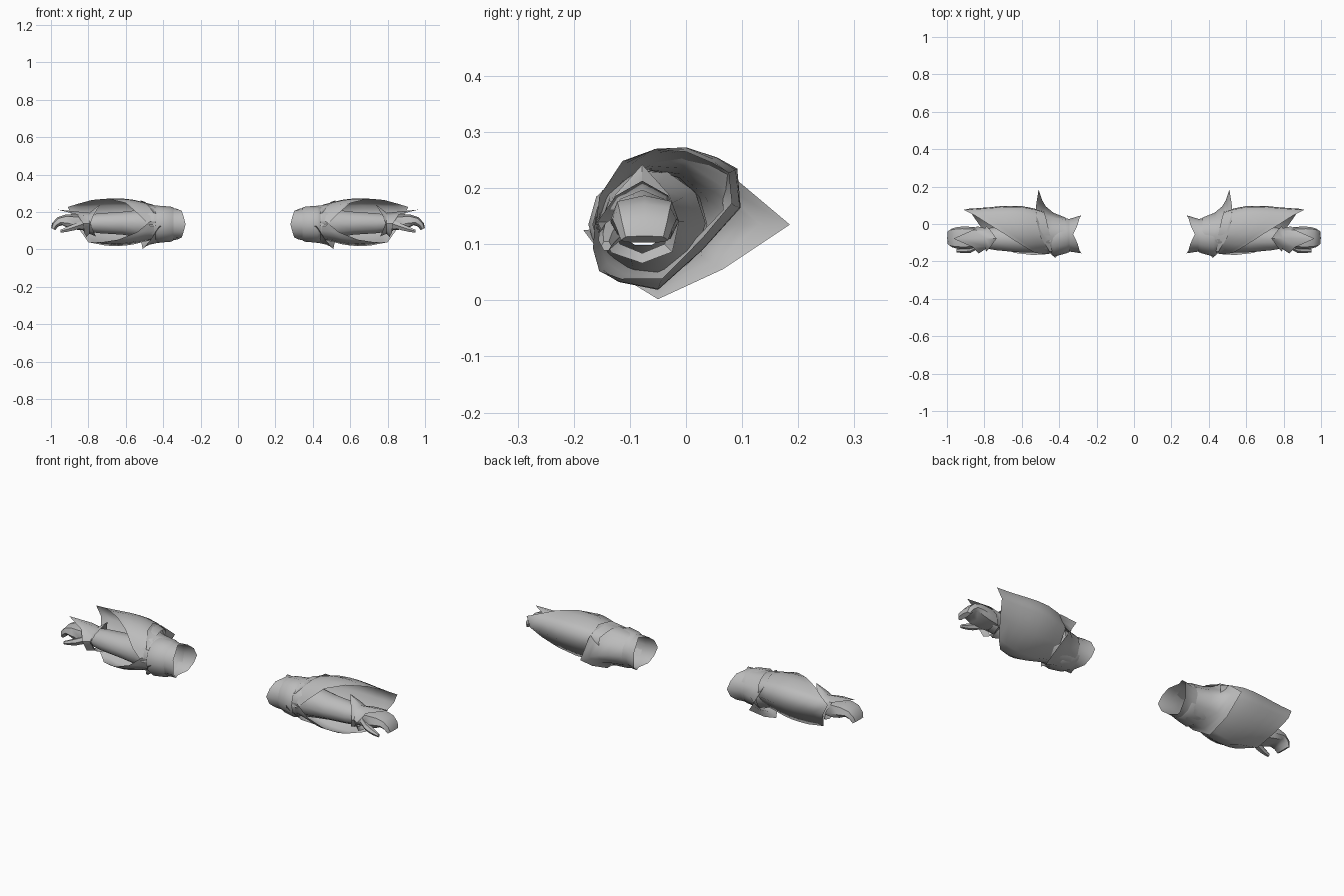
import bpy, bmesh, math

if "Cube" in bpy.data.objects:
    bpy.data.objects.remove(bpy.data.objects["Cube"], do_unlink=True)

GREY = (0.5, 0.5, 0.5, 1)
mat = bpy.data.materials.new("plain grey")
mat.use_nodes = True
mat.diffuse_color = GREY
mat.node_tree.nodes["Principled BSDF"].inputs["Base Color"].default_value = GREY


def lerp(a, b, t):
    return a + (b - a) * t


def interp(table, x):
    """Piecewise linear lookup in [(x, value), ...]."""
    for (x0, v0), (x1, v1) in zip(table, table[1:]):
        if x <= x1:
            return lerp(v0, v1, max(0, (x - x0) / (x1 - x0)))
    return table[-1][1]


def loft(name, rings, closed=True, caps=False, angle=45):
    """Skin matching rings of points; make the left part and its mirrored twin."""
    for side, sign in (("left", 1), ("right", -1)):
        bm = bmesh.new()
        vs = [[bm.verts.new((p[0] * sign, p[1], p[2])) for p in r] for r in rings]
        n = len(rings[0])
        for a, b in zip(vs, vs[1:]):
            for i in range(n if closed else n - 1):
                j = (i + 1) % n
                quad = (a[i], a[j], b[j], b[i])
                bm.faces.new(quad if sign > 0 else quad[::-1])
        if caps:
            bm.faces.new(vs[0])
            bm.faces.new(vs[-1])
            bmesh.ops.recalc_face_normals(bm, faces=bm.faces)
        me = bpy.data.meshes.new(f"{side}_{name}")
        bm.to_mesh(me)
        bm.free()
        me.materials.append(mat)
        ob = bpy.data.objects.new(me.name, me)
        bpy.context.collection.objects.link(ob)
        bpy.ops.object.select_all(action="DESELECT")
        ob.select_set(True)
        bpy.context.view_layer.objects.active = ob
        bpy.ops.object.shade_smooth_by_angle(angle=math.radians(angle))


def oval(x, cy, cz, ry, rz, n=10, turn=0.0):
    return [(x, cy + ry * math.cos(a), cz + rz * math.sin(a))
            for a in (turn + 2 * math.pi * i / n for i in range(n))]


# Forearm, filling the sleeve at the elbow and open at that end
loft("forearm", [oval(0.44, -0.062, 0.137, 0.097, 0.096),
                 oval(0.52, -0.070, 0.138, 0.082, 0.078),
                 oval(0.62, -0.077, 0.14, 0.074, 0.064),
                 oval(0.74, -0.078, 0.14, 0.062, 0.056),
                 oval(0.83, -0.076, 0.14, 0.047, 0.044)])

# Hand: a broad palm whose joined fingers curl down at the end
# each entry: top x, top z, underside x, underside z, half width
hand = [(0.80, 0.180, 0.80, 0.105, 0.046), (0.86, 0.186, 0.86, 0.105, 0.058),
        (0.92, 0.187, 0.91, 0.116, 0.061), (0.965, 0.172, 0.94, 0.130, 0.057),
        (0.993, 0.142, 0.962, 0.122, 0.050), (0.999, 0.115, 0.978, 0.103, 0.042)]
rings = []
for xt, zt, xb, zb, w in hand:
    # points run round the section: outer side, top, inner side, underside
    section = [(1, 0.35), (0.8, 0.85), (0, 1), (-0.8, 0.85), (-1, 0.35), (-0.8, 0.05),
               (0, 0), (0.8, 0.05)]
    rings.append([(lerp(xb, xt, v), -0.074 + w * u, lerp(zb, zt, v)) for u, v in section])
loft("hand", rings, caps=True)
loft("thumb", [oval(0.83, -0.11, 0.135, 0.020, 0.022, 6),
               oval(0.875, -0.133, 0.12, 0.022, 0.02, 6),
               oval(0.915, -0.140, 0.107, 0.016, 0.015, 6),
               oval(0.95, -0.142, 0.097, 0.009, 0.009, 6)], caps=True)

# Wrist cuff: a pinched collar with points running over the hand and back up the arm
RAYS = 8
rear_x = [0.79, 0.77, 0.735, 0.77, 0.79, 0.77, 0.76, 0.77]
rear_r = [0.066, 0.068, 0.102, 0.068, 0.070, 0.068, 0.070, 0.066]
front_x = [0.84, 0.86, 0.965, 0.86, 0.83, 0.82, 0.81, 0.82]
front_r = [0.066, 0.066, 0.073, 0.066, 0.080, 0.078, 0.074, 0.076]


def ray_ring(xs, rs):
    return [(x, -0.078 + r * math.cos(math.tau * i / RAYS), 0.14 + r * math.sin(math.tau * i / RAYS))
            for i, (x, r) in enumerate(zip(xs, rs))]


loft("wrist_cuff", [ray_ring(rear_x, rear_r), ray_ring([0.795] * RAYS, [0.056] * RAYS),
                    ray_ring(front_x, front_r)])

# Elbow sleeve, with an inner mouth that juts out at front and back
jut = [0.025, 0.014, 0.004, -0.02, 0.004, 0.014, 0.025, 0.014, 0.004, -0.02, 0.004, 0.014]
mouth = [(x - j, y, z) for (x, y, z), j in zip(oval(0.305, -0.055, 0.135, 0.102, 0.082, 12), jut)]
loft("elbow_sleeve", [mouth] + [oval(x, -0.06, 0.135, ry, rz, 12) for x, ry, rz in
                                ((0.345, 0.087, 0.086), (0.40, 0.095, 0.094), (0.45, 0.098, 0.097))])

# Raised band round the sleeve
loft("sleeve_band", [oval(0.345, -0.062, 0.135, 0.088, 0.088, 12),
                     oval(0.36, -0.064, 0.135, 0.092, 0.094, 12),
                     oval(0.425, -0.070, 0.135, 0.104, 0.099, 12),
                     oval(0.44, -0.068, 0.135, 0.098, 0.094, 12)])

# Elbow guard: a collar sweeping out to a spike behind and a point below
rim = [(0.42, -0.183, 0.125), (0.47, -0.125, 0.048), (0.51, -0.05, 0.002), (0.52, 0.065, 0.055),
       (0.51, 0.185, 0.135), (0.525, 0.090, 0.215), (0.52, 0.01, 0.262), (0.50, -0.07, 0.255),
       (0.45, -0.15, 0.195)]
base = []
for _, y, z in rim:
    a = math.atan2(z - 0.135, y + 0.06)
    base.append((0.365, -0.06 + 0.094 * math.cos(a), 0.135 + 0.094 * math.sin(a)))
guard = [[(lerp(b[0], r[0], along), lerp(b[1], r[1], out), lerp(b[2], r[2], out))
          for b, r in zip(base, rim)]
         for along, out in ((1, 1), (0.88, 0.64), (0.74, 0.40), (0.45, 0.17), (0, 0))]
loft("elbow_guard", guard, closed=False, angle=70)

# Forearm shell: wraps the elbow end, opens to the front, ends in a point behind
# each entry: y, z at the widest, x where it starts, x where it ends
shell = [(-0.195, 0.15, 0.42, 0.47), (-0.18, 0.085, 0.42, 0.54), (-0.155, 0.052, 0.43, 0.64),
         (-0.12, 0.032, 0.45, 0.73), (-0.05, 0.018, 0.46, 0.80), (0.03, 0.09, 0.47, 0.85),
         (0.098, 0.165, 0.48, 0.885), (0.092, 0.235, 0.48, 0.91), (0.055, 0.255, 0.47, 0.855),
         (0.0, 0.273, 0.46, 0.78), (-0.055, 0.27, 0.45, 0.69), (-0.115, 0.25, 0.43, 0.60),
         (-0.17, 0.19, 0.42, 0.53), (-0.195, 0.12, 0.42, 0.47)]
swell = [(0.42, 0.72), (0.46, 0.75), (0.50, 0.82), (0.56, 0.94), (0.62, 1.0), (0.70, 0.99),
         (0.80, 0.88), (0.91, 0.74)]
rings = []
for step in range(8):
    ring = []
    for y, z, x0, x1 in shell:
        x = lerp(x0, x1, step / 7)
        t = (x - 0.42) / 0.49
        cy, cz, s = lerp(-0.06, 0.03, t), lerp(0.14, 0.205, t), interp(swell, x)
        ring.append((x, cy + (y - cy) * s, cz + (z - cz) * s))
    rings.append(ring)
loft("forearm_shell", rings[::-1], closed=False, angle=75)
